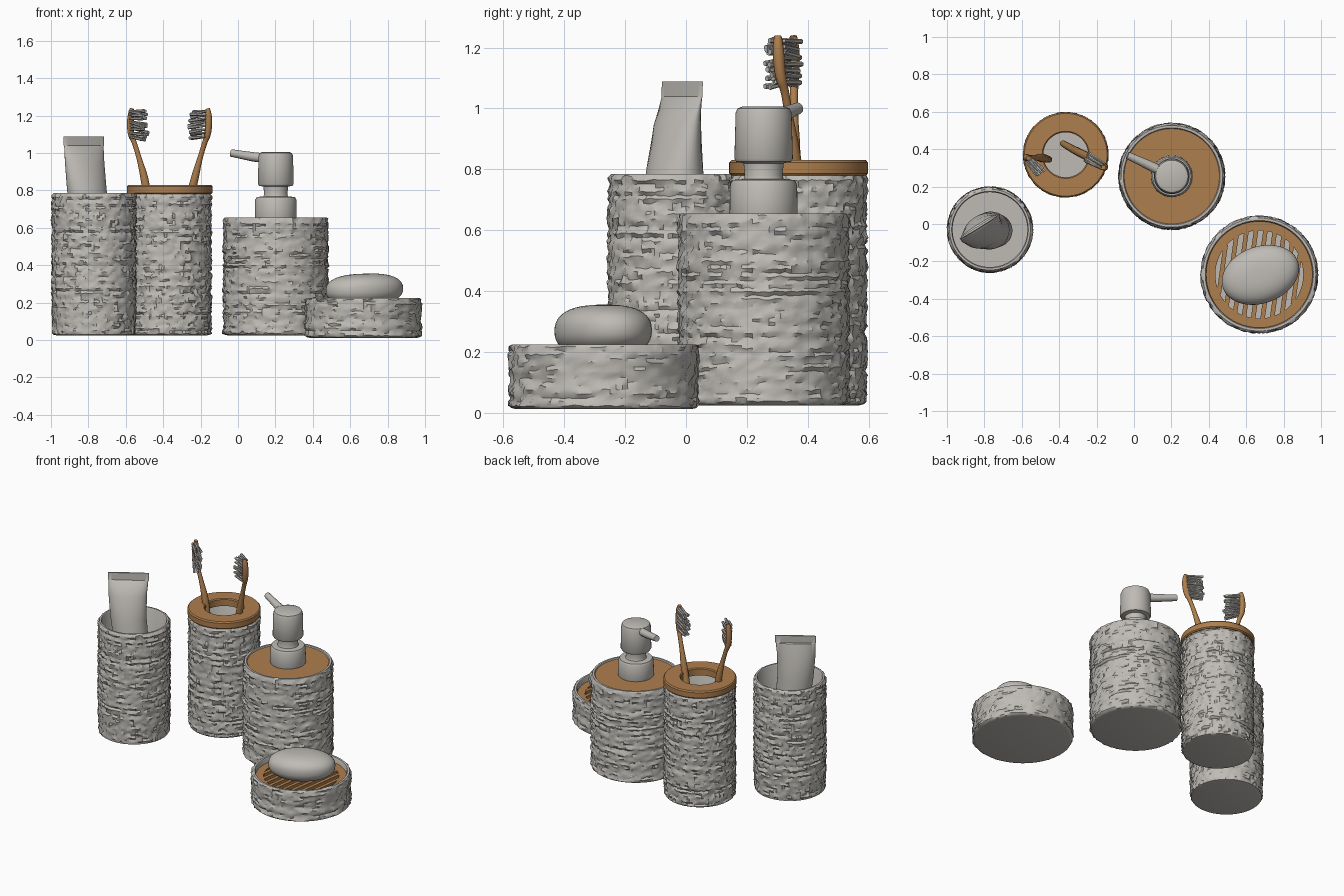
import bpy, bmesh, math, random
from mathutils import Vector, Matrix

if "Cube" in bpy.data.objects:
    bpy.data.objects.remove(bpy.data.objects["Cube"])

random.seed(4)


def material(name, col):
    m = bpy.data.materials.new(name)
    m.diffuse_color = (*col, 1)
    m.use_nodes = True
    m.node_tree.nodes["Principled BSDF"].inputs["Base Color"].default_value = m.diffuse_color
    return m


GREY = material("warm_grey", (0.52, 0.50, 0.465))
WOOD = material("bamboo_wood", (0.42, 0.21, 0.075))


def finish(name, bm, mat, angle=35):
    bmesh.ops.recalc_face_normals(bm, faces=bm.faces)
    me = bpy.data.meshes.new(name)
    bm.to_mesh(me)
    bm.free()
    me.materials.append(mat)
    ob = bpy.data.objects.new(name, me)
    bpy.context.collection.objects.link(ob)
    bpy.ops.object.select_all(action='DESELECT')
    ob.select_set(True)
    bpy.context.view_layer.objects.active = ob
    bpy.ops.object.shade_smooth_by_angle(angle=math.radians(angle))
    return ob


def skin(bm, rings, closed=False):
    """Bridge equal rings of vertices; cap the ends or close the loop."""
    n = len(rings[0])
    pairs = list(zip(rings, rings[1:])) + ([(rings[-1], rings[0])] if closed else [])
    for a, b in pairs:
        for i in range(n):
            j = (i + 1) % n
            bm.faces.new((a[i], a[j], b[j], b[i]))
    if not closed:
        bm.faces.new(rings[0])
        bm.faces.new(rings[-1])


def lathe(name, prof, c, mat, segs=64, closed=False, rough=()):
    """Spin (r, z) points about centre c; indices in rough get fibre jitter."""
    bm = bmesh.new()
    rings = []
    for k, (r, z) in enumerate(prof):
        amp = 0.0065 if k in rough else 0
        ridge = random.uniform(-amp, amp) * 0.6
        ring = []
        for i in range(segs):
            a = 2 * math.pi * i / segs
            rr = r + ridge + random.uniform(-amp, amp)
            zz = z + random.uniform(-amp, amp) * 0.5
            ring.append(bm.verts.new((c[0] + rr * math.cos(a), c[1] + rr * math.sin(a), zz)))
        rings.append(ring)
    skin(bm, rings, closed)
    return finish(name, bm, mat)


def woven_cup(name, c, r, z0, z1, wall, floor):
    """Open container wrapped in rough horizontal cord."""
    n = round((z1 - z0 - 0.02) / 0.0125)
    prof = [(r - 0.025, z0), (r - 0.008, z0 + 0.004)]
    prof += [(r - 0.003, z0 + 0.012 + (z1 - z0 - 0.02) * i / n) for i in range(n + 1)]
    rough = range(2, len(prof))
    prof += [(r - 0.01, z1), (r - wall + 0.005, z1), (r - wall, z1 - 0.008), (r - wall, floor)]
    return lathe(name, prof, c, GREY, 96, rough=rough)


def swept(name, pts, mat):
    """Smooth round bar through (x, y, z, radius) points."""
    cu = bpy.data.curves.new(name + "_path", 'CURVE')
    cu.dimensions = '3D'
    cu.bevel_depth = 1
    cu.bevel_resolution = 4
    cu.use_fill_caps = True
    sp = cu.splines.new('NURBS')
    sp.points.add(len(pts) - 1)
    for p, (x, y, z, r) in zip(sp.points, pts):
        p.co = (x, y, z, 1)
        p.radius = r
    sp.use_endpoint_u = True
    sp.order_u = 3
    sp.resolution_u = 6
    tmp = bpy.data.objects.new(name + "_tmp", cu)
    bpy.context.collection.objects.link(tmp)
    bpy.context.view_layer.update()
    me = bpy.data.meshes.new_from_object(tmp.evaluated_get(bpy.context.evaluated_depsgraph_get()))
    bpy.data.objects.remove(tmp)
    bm = bmesh.new()
    bm.from_mesh(me)
    bpy.data.meshes.remove(me)
    return finish(name, bm, mat)


# --- Tumbler with paste tube ---
woven_cup("tumbler", (-0.77, -0.03), 0.226, 0.025, 0.785, 0.026, 0.06)

# sections: z, centre x, centre y, half width, half depth
sections = [(0.06, -0.735, -0.035, 0.06, 0.06), (0.14, -0.74, -0.035, 0.065, 0.065),
            (0.145, -0.74, -0.035, 0.09, 0.09), (0.5, -0.77, -0.035, 0.105, 0.1),
            (0.8, -0.808, -0.037, 0.113, 0.085), (0.95, -0.82, -0.028, 0.12, 0.052),
            (1.035, -0.824, -0.014, 0.124, 0.016), (1.04, -0.824, -0.013, 0.127, 0.007),
            (1.088, -0.825, -0.012, 0.127, 0.006)]
bm = bmesh.new()
rings = []
th = math.radians(32)
for z, cx, cy, a, b in sections:
    ring = []
    for i in range(40):
        t = 2 * math.pi * i / 40
        u, v = a * math.cos(t), b * math.sin(t)
        ring.append(bm.verts.new((cx + u * math.cos(th) - v * math.sin(th),
                                  cy + u * math.sin(th) + v * math.cos(th), z)))
    rings.append(ring)
skin(bm, rings)
finish("paste_tube", bm, GREY)

# --- Brush holder with wooden ring lid ---
HC = (-0.365, 0.37)
woven_cup("brush_holder", HC, 0.224, 0.025, 0.785, 0.026, 0.06)
lathe("holder_lid", [(0.12, 0.78), (0.222, 0.78), (0.228, 0.787), (0.228, 0.822),
                     (0.221, 0.83), (0.126, 0.83), (0.12, 0.824)], HC, WOOD, closed=True)


def toothbrush(name, pts, head, axis, facing):
    """Wooden handle plus a block of fine tufts facing sideways."""
    swept(name + "_handle", pts, WOOD)
    f = Vector(facing).normalized()
    up = Vector(axis).normalized()
    side = f.cross(up).normalized()
    bm = bmesh.new()
    for i in range(8):
        for j in range(-1, 2):
            base = Vector(head) + up * (i * 0.0195 - 0.068) + side * j * 0.016
            d = (f + up * random.uniform(-0.15, 0.08) + side * random.uniform(-0.1, 0.1)).normalized()
            ln = random.uniform(0.088, 0.108)
            rot = d.to_track_quat('Z', 'Y').to_matrix().to_4x4()
            bmesh.ops.create_cone(bm, cap_ends=True, segments=6, radius1=0.006, radius2=0.009,
                                  depth=ln, matrix=Matrix.Translation(base + d * ln / 2) @ rot)
    finish(name + "_bristles", bm, GREY)


toothbrush("left_brush",
           [(-0.455, 0.345, 0.5, 0.018), (-0.475, 0.35, 0.7, 0.022), (-0.498, 0.355, 0.86, 0.023),
            (-0.525, 0.355, 0.96, 0.014), (-0.555, 0.355, 1.06, 0.013), (-0.575, 0.355, 1.1, 0.018),
            (-0.575, 0.355, 1.2, 0.02), (-0.566, 0.353, 1.238, 0.012)],
           (-0.567, 0.345, 1.155), (-0.05, 0, 1), (0.68, -0.72, -0.05))
toothbrush("right_brush",
           [(-0.38, 0.43, 0.2, 0.017), (-0.31, 0.39, 0.55, 0.022), (-0.235, 0.355, 0.85, 0.023),
            (-0.207, 0.34, 0.96, 0.014), (-0.177, 0.325, 1.06, 0.013), (-0.16, 0.31, 1.1, 0.018),
            (-0.155, 0.302, 1.2, 0.02), (-0.163, 0.302, 1.238, 0.012)],
           (-0.165, 0.308, 1.155), (0.05, 0, 1), (-0.85, 0.5, -0.05))

# --- Soap pump ---
PC = (0.202, 0.255)
woven_cup("pump_bottle", PC, 0.282, 0.025, 0.655, 0.028, 0.06)
lathe("pump_wood_top", [(0.255, 0.6), (0.255, 0.648)], PC, WOOD)
lathe("pump_collar", [(0.108, 0.64), (0.112, 0.655), (0.11, 0.75), (0.102, 0.765), (0.066, 0.768),
                      (0.062, 0.78), (0.066, 0.82), (0.09, 0.825), (0.096, 0.835), (0.092, 0.985),
                      (0.086, 1.0), (0.07, 1.006)], PC, GREY, 48)
swept("pump_nozzle", [(0.19, 0.262, 0.968, 0.026), (0.1, 0.305, 0.976, 0.026),
                      (0.02, 0.342, 0.99, 0.022), (-0.035, 0.367, 1.0, 0.02)], GREY)

# --- Soap dish ---
DC = (0.67, -0.27)
woven_cup("soap_dish", DC, 0.312, 0.012, 0.225, 0.028, 0.07)
lathe("dish_wood_ring", [(0.235, 0.155), (0.285, 0.155), (0.285, 0.19), (0.235, 0.19)],
      DC, WOOD, closed=True)
bm = bmesh.new()
tilt = Matrix.Translation((*DC, 0)) @ Matrix.Rotation(math.radians(-8), 4, 'Z')
for i in range(-4, 5):
    x = i * 0.05
    half = math.sqrt(0.24 ** 2 - x * x)
    bmesh.ops.create_cube(bm, size=1, matrix=tilt @ Matrix.Translation((x, 0, 0.172))
                          @ Matrix.Diagonal((0.024, 2 * half, 0.034, 1)))
finish("dish_slats", bm, WOOD)

# rounded soap bar
bm = bmesh.new()
bmesh.ops.create_uvsphere(bm, u_segments=48, v_segments=24, radius=1)
turn = Matrix.Rotation(math.radians(20), 4, 'Z')
for v in bm.verts:
    p = v.co.copy()
    r = min(1, math.hypot(p.x, p.y))
    s = (r ** 0.75) / r if r > 1e-5 else 1
    zz = math.copysign(abs(p.z) ** 0.85, p.z)
    q = turn @ Vector((p.x * s * 0.213, p.y * s * 0.152, zz * 0.085))
    v.co = q + Vector((0.676, -0.272, 0.27 + q.x * 0.03))
finish("soap_bar", bm, GREY, 60)
